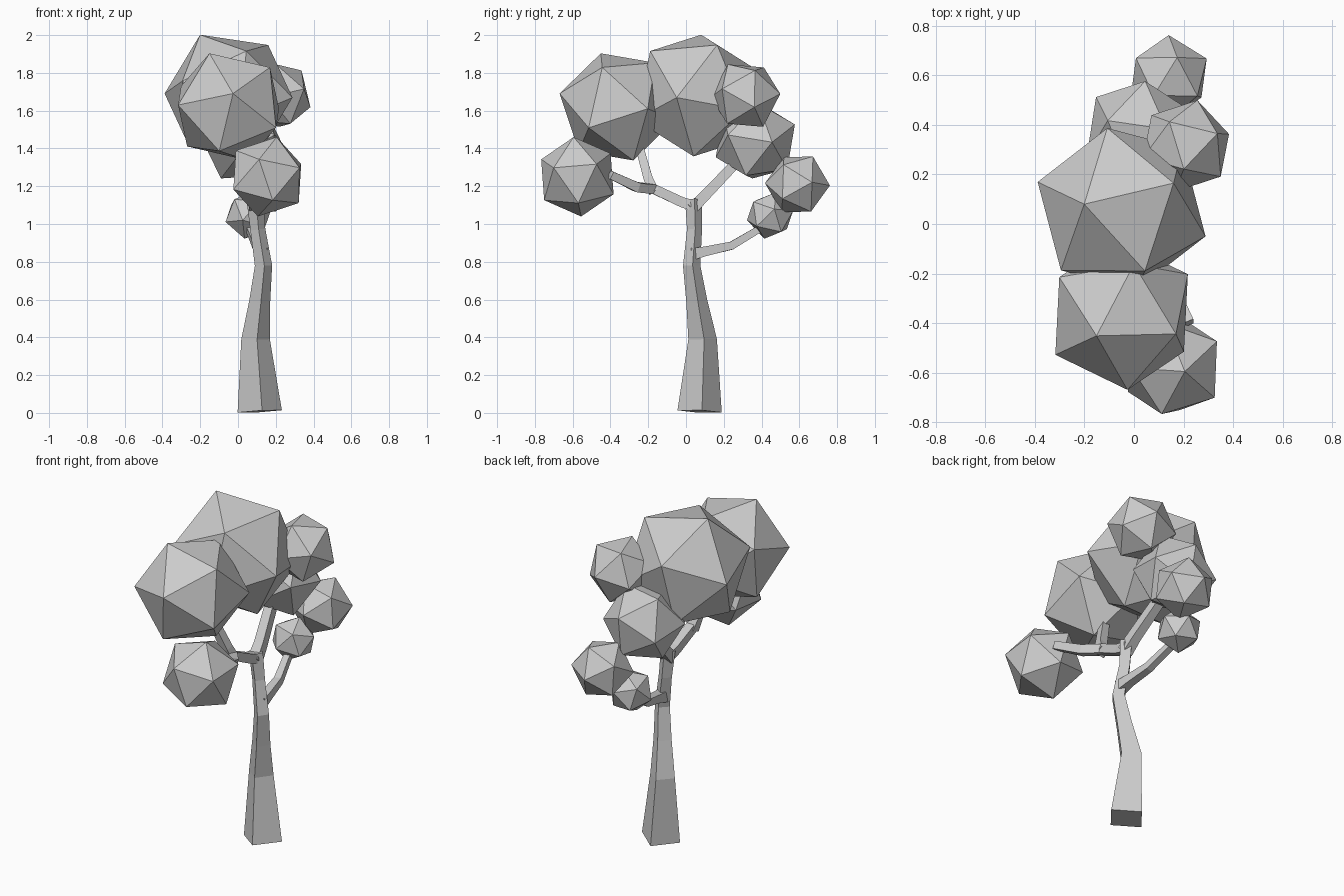
import bpy, bmesh, math
from mathutils import Vector, Matrix

if "Cube" in bpy.data.objects:
    bpy.data.objects.remove(bpy.data.objects["Cube"])


def finish(name, bm):
    bmesh.ops.recalc_face_normals(bm, faces=bm.faces)
    mesh = bpy.data.meshes.new(name)
    bm.to_mesh(mesh)
    bm.free()
    obj = bpy.data.objects.new(name, mesh)
    bpy.context.collection.objects.link(obj)


def limb(name, points, twist=45):
    """Four-sided tapered tube through (x, y, z, corner radius) points."""
    bm = bmesh.new()
    pts = [Vector(p[:3]) for p in points]
    rings = []
    for i, p in enumerate(pts):
        t = (pts[min(i + 1, len(pts) - 1)] - pts[max(i - 1, 0)]).normalized()
        u = Vector((1, 0, 0))
        u = (u - t * u.dot(t)).normalized()
        v = t.cross(u)
        ring = []
        for k in range(4):
            a = math.radians(twist + 90 * k)
            ring.append(bm.verts.new(p + (u * math.cos(a) + v * math.sin(a)) * points[i][3]))
        rings.append(ring)
    for lo, hi in zip(rings, rings[1:]):
        for k in range(4):
            bm.faces.new((lo[k], lo[(k + 1) % 4], hi[(k + 1) % 4], hi[k]))
    bm.faces.new(rings[0])
    bm.faces.new(rings[-1])
    finish(name, bm)


def foliage(name, centre, radius, pole, side):
    """Icosahedron with one corner towards pole and its neighbour towards side."""
    z = Vector(pole).normalized()
    x = Vector(side)
    x = (x - z * x.dot(z)).normalized()
    rot = Matrix((x, z.cross(x), z)).transposed().to_4x4()
    bm = bmesh.new()
    bmesh.ops.create_icosphere(bm, subdivisions=1, radius=radius,
                               matrix=Matrix.Translation(centre) @ rot)
    finish(name, bm)


# Trunk and branches
limb("trunk", [(.115, .072, .008, .118), (.093, .088, .39, .076), (.115, .057, .59, .056),
               (.135, .03, .78, .046), (.105, .045, .97, .04), (.09, .04, 1.13, .045)], 6)
limb("front_branch", [(.09, .06, 1.09, .042), (.085, -.02, 1.115, .038), (.08, -.17, 1.185, .036),
                      (.15, -.26, 1.195, .036), (.22, -.40, 1.26, .03)])
limb("front_upper_branch", [(.08, -.17, 1.17, .04), (.065, -.2, 1.24, .034), (.0, -.25, 1.42, .03)])
limb("back_branch", [(.09, .03, 1.08, .045), (.08, .1, 1.15, .04), (.03, .3, 1.36, .036)])
limb("lower_branch", [(.125, .03, .84, .045), (.12, .1, .855, .036), (.1, .24, .885, .03),
                      (.06, .40, .98, .026)])

# Foliage clumps
foliage("crown_foliage", (-.05, .06, 1.68), .356, (-.15, .02, .32), (-.34, .11, .01))
foliage("front_upper_foliage", (-.05, -.365, 1.62), .313, (-.1, -.085, .28), (.02, -.305, .08))
foliage("front_lower_foliage", (.155, -.575, 1.25), .217, (.05, -.02, .21), (.185, .107, .06))
foliage("back_upper_foliage", (.21, .315, 1.68), .19, (.175, .048, -.062), (.046, .173, .007))
foliage("back_middle_foliage", (.02, .367, 1.44), .228, (.026, .217, .09), (.107, .03, .195))
foliage("back_outer_foliage", (.14, .59, 1.21), .172, (0, .172, -.006), (.144, .083, .01))
foliage("back_lower_foliage", (.055, .445, 1.045), .128, (.02, .03, .122), (.03, .125, .015))
